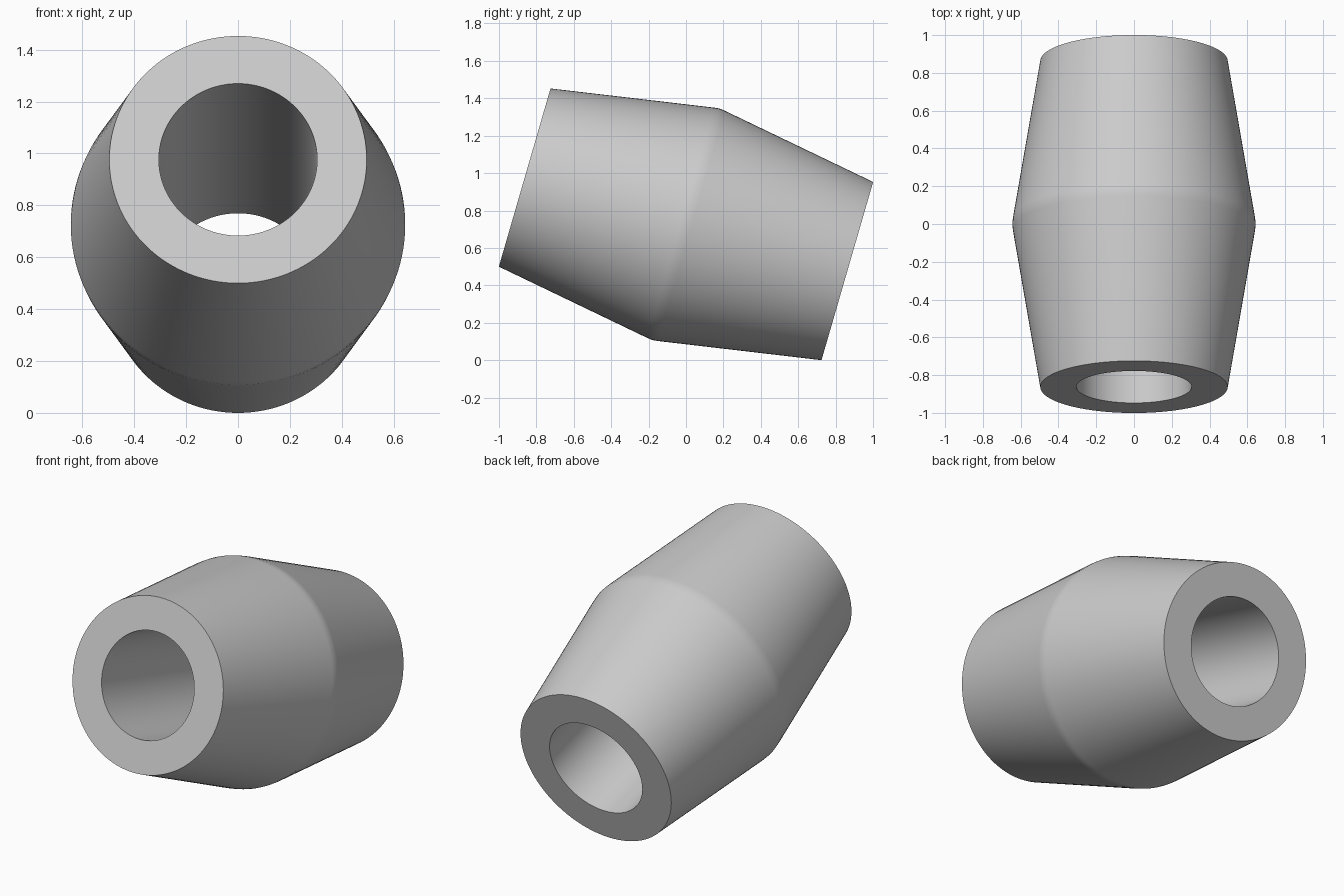
import bpy, bmesh, math
from mathutils import Matrix, Vector

cube = bpy.data.objects.get("Cube")
if cube:
    bpy.data.objects.remove(cube, do_unlink=True)

SEGMENTS = 128
HALF_LENGTH = 0.898
END_RADIUS = 0.496
BORE_RADIUS = 0.305
TILT = math.radians(73.84)

# Plain grey finish
grey = bpy.data.materials.new("light grey")
grey.use_nodes = True
grey.diffuse_color = (0.6, 0.6, 0.6, 1)
grey.node_tree.nodes["Principled BSDF"].inputs["Base Color"].default_value = grey.diffuse_color

# Closed section (radius, axis): bore, flat ends, two tapers with a softly rounded ridge
profile = [
    (BORE_RADIUS, -HALF_LENGTH),
    (END_RADIUS, -HALF_LENGTH),
    (0.641, -0.03), (0.6445, 0), (0.641, 0.03),
    (END_RADIUS, HALF_LENGTH),
    (BORE_RADIUS, HALF_LENGTH),
]

# Spin the section into a hollow double-tapered sleeve
bm = bmesh.new()
rings = []
for radius, height in profile:
    rings.append([bm.verts.new((radius * math.cos(a), radius * math.sin(a), height))
                  for a in (math.tau * i / SEGMENTS for i in range(SEGMENTS))])
for ring, following in zip(rings, rings[1:] + rings[:1]):
    for i in range(SEGMENTS):
        j = (i + 1) % SEGMENTS
        bm.faces.new((ring[i], ring[j], following[j], following[i]))
bmesh.ops.recalc_face_normals(bm, faces=bm.faces)

# Tip the sleeve so its front end points up, then stand it on the ground
bmesh.ops.transform(bm, matrix=Matrix.Rotation(TILT, 4, "X"), verts=bm.verts)
lowest = min(v.co.z for v in bm.verts)
bmesh.ops.translate(bm, vec=Vector((0, 0, -lowest)), verts=bm.verts)

mesh = bpy.data.meshes.new("tapered_sleeve")
bm.to_mesh(mesh)
bm.free()
mesh.materials.append(grey)
sleeve = bpy.data.objects.new("tapered_sleeve", mesh)
bpy.context.collection.objects.link(sleeve)

# Smooth walls with crisp rims
bpy.ops.object.select_all(action="DESELECT")
sleeve.select_set(True)
bpy.context.view_layer.objects.active = sleeve
bpy.ops.object.shade_smooth_by_angle(angle=math.radians(30))
